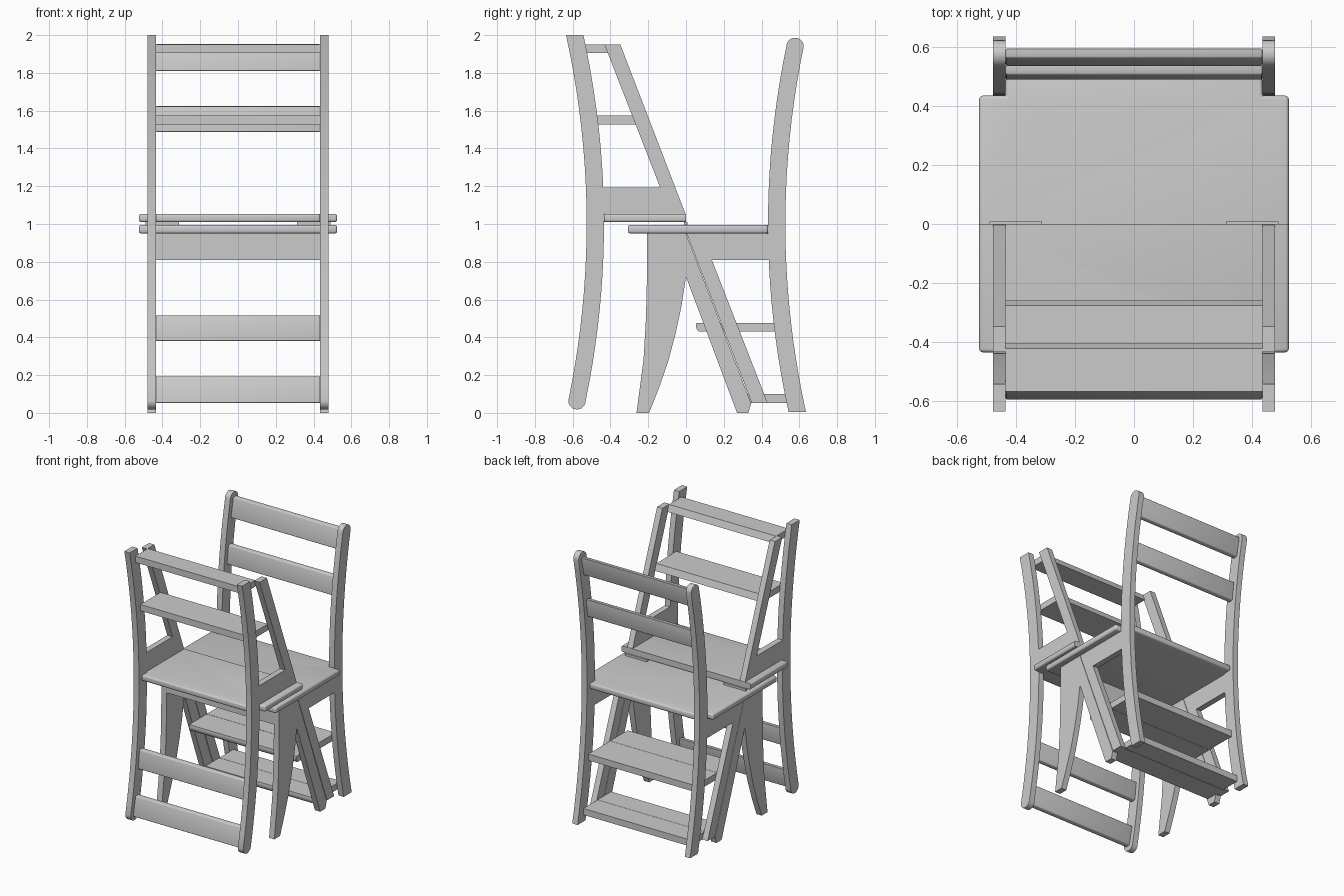
import bpy, bmesh, math
from mathutils import Matrix, Vector

if "Cube" in bpy.data.objects:
    bpy.data.objects.remove(bpy.data.objects["Cube"])

XI, XO = 0.435, 0.478            # inner and outer faces of the side frames
TOTAL = 2.004                    # twice the hinge height
FLIP = (Matrix.Translation((0, 0, TOTAL / 2)) @ Matrix.Rotation(math.pi, 4, 'X')
        @ Matrix.Translation((0, 0, -TOTAL / 2)))


def finish(name, bm):
    bmesh.ops.recalc_face_normals(bm, faces=bm.faces)
    me = bpy.data.meshes.new(name)
    bm.to_mesh(me)
    bm.free()
    ob = bpy.data.objects.new(name, me)
    bpy.context.collection.objects.link(ob)
    return ob


def extrude(name, pts, vec, bevel=0.0, keep=None):
    """Closed 3D outline pushed along vec; edges where keep() is true stay sharp."""
    bm = bmesh.new()
    face = bm.faces.new([bm.verts.new(p) for p in pts])
    new = bmesh.ops.extrude_face_region(bm, geom=[face])['geom']
    bmesh.ops.translate(bm, vec=vec, verts=[v for v in new if isinstance(v, bmesh.types.BMVert)])
    bmesh.ops.recalc_face_normals(bm, faces=bm.faces)
    if bevel:
        edges = [e for e in bm.edges if not (keep and keep(e))]
        bmesh.ops.bevel(bm, geom=edges, offset=bevel, segments=3, profile=0.5, affect='EDGES')
    return finish(name, bm)


def side(name, prof, x0=XI, x1=XO):
    """(y, z) profile as a left and right pair of boards."""
    return [extrude(f"{name}_{n}", [(s * x0, y, z) for y, z in prof], (s * (x1 - x0), 0, 0))
            for s, n in ((1, "right"), (-1, "left"))]


def cross(name, prof, half=XI, bevel=0.0):
    """(y, z) profile spanning the full width."""
    return extrude(name, [(-half, y, z) for y, z in prof], (2 * half, 0, 0), bevel)


def leg_y(z):
    return 0.48 + 0.11 * (z - 1) ** 2


def at_seat_joint(e):
    return all(abs(v.co.y) < 1e-5 for v in e.verts)


swing = []                       # parts of the swinging rear half

# Curved back posts: flat foot, rounded top
zs = [0.004 + i * 1.936 / 20 for i in range(21)]
W = 0.046
cy, cz = leg_y(zs[-1]), zs[-1]
post = [(leg_y(z) + W, z) for z in zs]
post += [(cy + W * math.cos(a), cz + W * math.sin(a)) for a in (math.pi * i / 10 for i in range(1, 10))]
post += [(leg_y(z) - W, z) for z in reversed(zs)]
swing += side("back_post", post)

# Side apron with slanted stringer
swing += side("rear_stringer", [(0.003, 0.95), (0.348, 0.053), (0.432, 0.053),
                                (0.137, 0.81), (0.448, 0.81), (0.442, 0.95)])

# Back rest slats
for n, z0, z1 in (("upper", 1.81, 1.953), ("lower", 1.487, 1.625)):
    a, b = leg_y(z0), leg_y(z1)
    swing.append(cross(n + "_back_slat", [(a - 0.017, z0), (a + 0.017, z0 + 0.004),
                                          (b + 0.017, z1), (b - 0.017, z1 - 0.004)], bevel=0.006))

# Rear halves of the treads, front edge follows the stringer slant
swing.append(cross("rear_middle_tread", [(0.277, 0.43), (0.51, 0.43), (0.51, 0.477), (0.26, 0.477)]))
swing.append(cross("rear_bottom_tread", [(0.423, 0.053), (0.568, 0.053), (0.568, 0.1), (0.405, 0.1)]))

# Rear seat half, notched around the posts
out = [(0.525, 0), (0.525, 0.435), (XI, 0.435), (XI, 0.5)]
out += [(-x, y) for x, y in reversed(out)]
swing.append(extrude("rear_seat", [(x, y, 0.95) for x, y in out], (0, 0, 0.044), 0.012, at_seat_joint))

# Second position of the rear half, turned over the hinge
for ob in swing:
    dup = ob.copy()
    dup.name = "turned_" + ob.name
    dup.matrix_world = FLIP
    bpy.context.collection.objects.link(dup)

# Front seat half
seat = [(0.525, 0), (-0.525, 0), (-0.525, -0.308), (0.525, -0.308)]
extrude("front_seat", [(x, y, 0.95) for x, y in seat], (0, 0, 0.044), 0.012, at_seat_joint)

# Front leg and slanted stringer as one forked side frame
side("front_frame", [(0, 0.95), (-0.206, 0.95), (-0.206, 0.75), (-0.212, 0.5), (-0.225, 0.28),
                     (-0.262, 0), (-0.195, 0), (-0.14, 0.14), (-0.095, 0.27), (-0.055, 0.42),
                     (-0.025, 0.56), (0, 0.72), (0.27, 0), (0.33, 0), (0.345, 0.05)])

# Front apron
cross("front_apron", [(-0.206, 0.81), (-0.17, 0.81), (-0.17, 0.95), (-0.206, 0.95)])

# Front halves of the treads, rounded at the inner edge
for n, y0, y1, z in (("middle", 0.055, 0.258, 0.43), ("bottom", 0.245, 0.403, 0.053)):
    cross(f"front_{n}_tread", [(y0 + 0.013, z), (y1 + 0.017, z), (y1, z + 0.047), (y0, z + 0.047),
                               (y0 - 0.003, z + 0.03), (y0 + 0.003, z + 0.01)])

# Hinges on the seat joint
for s, n in ((1, "right"), (-1, "left")):
    extrude("hinge_" + n, [(s * x, y, 0.994) for x, y in
                           ((0.312, -0.01), (0.49, -0.01), (0.49, 0.009), (0.312, 0.009))], (0, 0, 0.016))

# Smooth curved edges, keep corners crisp
bpy.ops.object.select_all(action='DESELECT')
for ob in bpy.context.scene.objects:
    ob.select_set(True)
    bpy.context.view_layer.objects.active = ob
bpy.ops.object.shade_smooth_by_angle(angle=math.radians(35))
